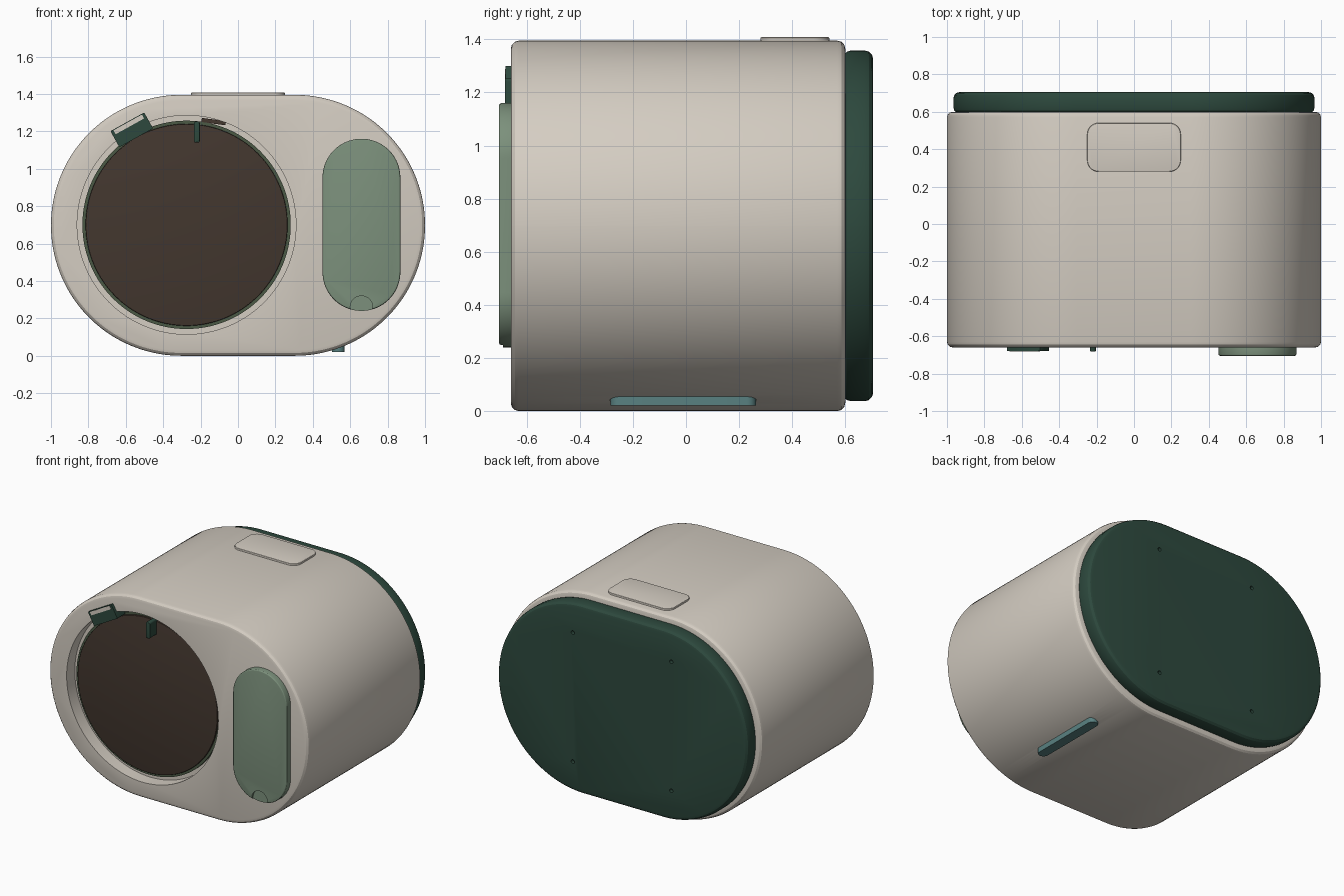
import bpy, bmesh
from math import sin, cos, pi, radians
from mathutils import Matrix

if "Cube" in bpy.data.objects:
    bpy.data.objects.remove(bpy.data.objects["Cube"])

COLOURS = {
    "beige": (0.66, 0.61, 0.54), "dark_green": (0.026, 0.066, 0.047),
    "sage": (0.20, 0.28, 0.20), "brown": (0.056, 0.038, 0.028),
    "teal": (0.10, 0.22, 0.22), "olive": (0.07, 0.10, 0.06),
}
MATS = {}
for key, rgb in COLOURS.items():
    MATS[key] = bpy.data.materials.new(key)
    MATS[key].diffuse_color = (*rgb, 1)


def outline(hw, hh, r, n):
    pts = []
    for k, (sx, sy) in enumerate([(1, 1), (-1, 1), (-1, -1), (1, -1)]):
        for i in range(n + 1):
            a = (k + i / n) * pi / 2
            pts.append((sx * (hw - r) + r * cos(a), sy * (hh - r) + r * sin(a)))
    return pts


def solid(name, colour, hw, hh, r, d0, d1, bevel=0.0, loc=(0, 0, 0), front=True,
          n=24, spin=0.0, seg=3, bevel_start=True):
    """Rounded-rectangle prism; front=True faces -y, with depth measured along y."""
    steps = [i / seg * pi / 2 for i in range(seg + 1)]
    end = [(bevel * (1 - cos(a)), d1 - bevel * (1 - sin(a))) for a in steps] if bevel else [(0, d1)]
    start = [(i, d0 + (d1 - d)) for i, d in reversed(end)] if bevel_start else [(0, d0)]
    bm = bmesh.new()
    loops = []
    for inset, d in start + end:
        loops.append([bm.verts.new((x, y, d)) for x, y in
                      outline(hw - inset, hh - inset, max(r - inset, 0.001), n)])
    m = len(loops[0])
    for a, b in zip(loops, loops[1:]):
        for i in range(m):
            bm.faces.new((a[i], a[(i + 1) % m], b[(i + 1) % m], b[i]))
    bm.faces.new(loops[0][::-1])
    bm.faces.new(loops[-1])
    bmesh.ops.remove_doubles(bm, verts=bm.verts, dist=1e-5)
    mat = Matrix.Translation(loc)
    if front:
        mat = mat @ Matrix.Rotation(pi / 2, 4, 'X')
    bm.transform(mat @ Matrix.Rotation(spin, 4, 'Z'))
    bmesh.ops.recalc_face_normals(bm, faces=bm.faces)
    mesh = bpy.data.meshes.new(name)
    bm.to_mesh(mesh)
    bm.free()
    ob = bpy.data.objects.new(name, mesh)
    bpy.context.collection.objects.link(ob)
    mesh.materials.append(MATS[colour])
    return ob


def cut(target, cutter):
    mod = target.modifiers.new("cut", 'BOOLEAN')
    mod.object, mod.operation, mod.solver = cutter, 'DIFFERENCE', 'EXACT'
    bpy.context.view_layer.objects.active = target
    bpy.ops.object.modifier_apply(modifier=mod.name)
    bpy.data.objects.remove(cutter)


ZC = 0.6975          # height of the body axis
DOOR = (-0.275, 0, 0.70)
PANEL = (0.66, 0, 0.70)

# Body shell with round front recess and underside slot (depth = -y)
body = solid("body_shell", "beige", 1.0, ZC, 0.697, -0.60, 0.66, 0.03, (0, 0, ZC), n=40)
cut(body, solid("recess_cutter", "beige", 0.585, 0.585, 0.585, 0.57, 0.9, loc=DOOR, n=32))
cut(body, solid("slot_cutter", "beige", 0.036, 0.276, 0.036, -0.1, 0.09,
                loc=(0.536, -0.01, 0), front=False, n=8))

# Light strip in the underside slot
solid("light_strip", "teal", 0.034, 0.274, 0.034, 0.02, 0.095,
      loc=(0.536, -0.01, 0), front=False, n=8).location.z = 0

# Back cover with four screw holes
cover = solid("back_cover", "dark_green", 0.965, ZC - 0.037, 0.66, -0.705, -0.59, 0.032,
              (0, 0, ZC), n=40)
for sx in (-1, 1):
    for sz in (-1, 1):
        cut(cover, solid("screw_cutter", "dark_green", 0.013, 0.013, 0.013, -0.8, -0.68,
                         loc=(sx * 0.38, 0, ZC + sz * 0.45), n=4))

# Round door: rim and tinted disc
solid("door_rim", "olive", 0.557, 0.557, 0.557, 0.55, 0.592, loc=DOOR, n=32)
solid("door_disc", "brown", 0.54, 0.54, 0.54, 0.55, 0.605, 0.004, DOOR, n=32)

# Latch, its light inset, and the door pin with its dark gap
latch_loc, tilt = (-0.568, 0, 1.208), radians(29)
solid("latch", "dark_green", 0.103, 0.049, 0.004, 0.57, 0.68, loc=latch_loc, spin=tilt, n=2)
solid("latch_inset", "beige", 0.087, 0.012, 0.003, 0.66, 0.682,
      loc=(latch_loc[0] - 0.016, 0, latch_loc[2] + 0.029), spin=tilt, n=2)
solid("door_pin", "dark_green", 0.016, 0.057, 0.012, 0.57, 0.682, 0.006,
      (-0.22, 0, 1.196), n=6)
solid("pin_gap", "brown", 0.065, 0.011, 0.004, 0.57, 0.60,
      loc=(-0.13, 0, 1.252), spin=radians(-8), n=2)

# Side control panel with thumb notch at the bottom
panel = solid("side_panel", "sage", 0.208, 0.46, 0.207, 0.63, 0.705, 0.01, PANEL, n=24)
cut(panel, solid("notch_cutter", "sage", 0.06, 0.06, 0.06, 0.69, 0.8,
                 loc=(0.66, 0, 0.26), n=12))

# Top button
solid("top_button", "beige", 0.25, 0.13, 0.06, 1.37, 1.408, 0.004,
      (0, 0.41, 0), front=False, n=8)

# Smooth curved walls, keep edges crisp
for ob in bpy.context.collection.objects:
    ob.select_set(True)
    bpy.context.view_layer.objects.active = ob
bpy.ops.object.shade_smooth_by_angle(angle=radians(28))

for m in bpy.data.materials:
    if m.users and not m.is_grease_pencil:
        m.use_nodes = True
        m.node_tree.nodes["Principled BSDF"].inputs["Base Color"].default_value = m.diffuse_color
